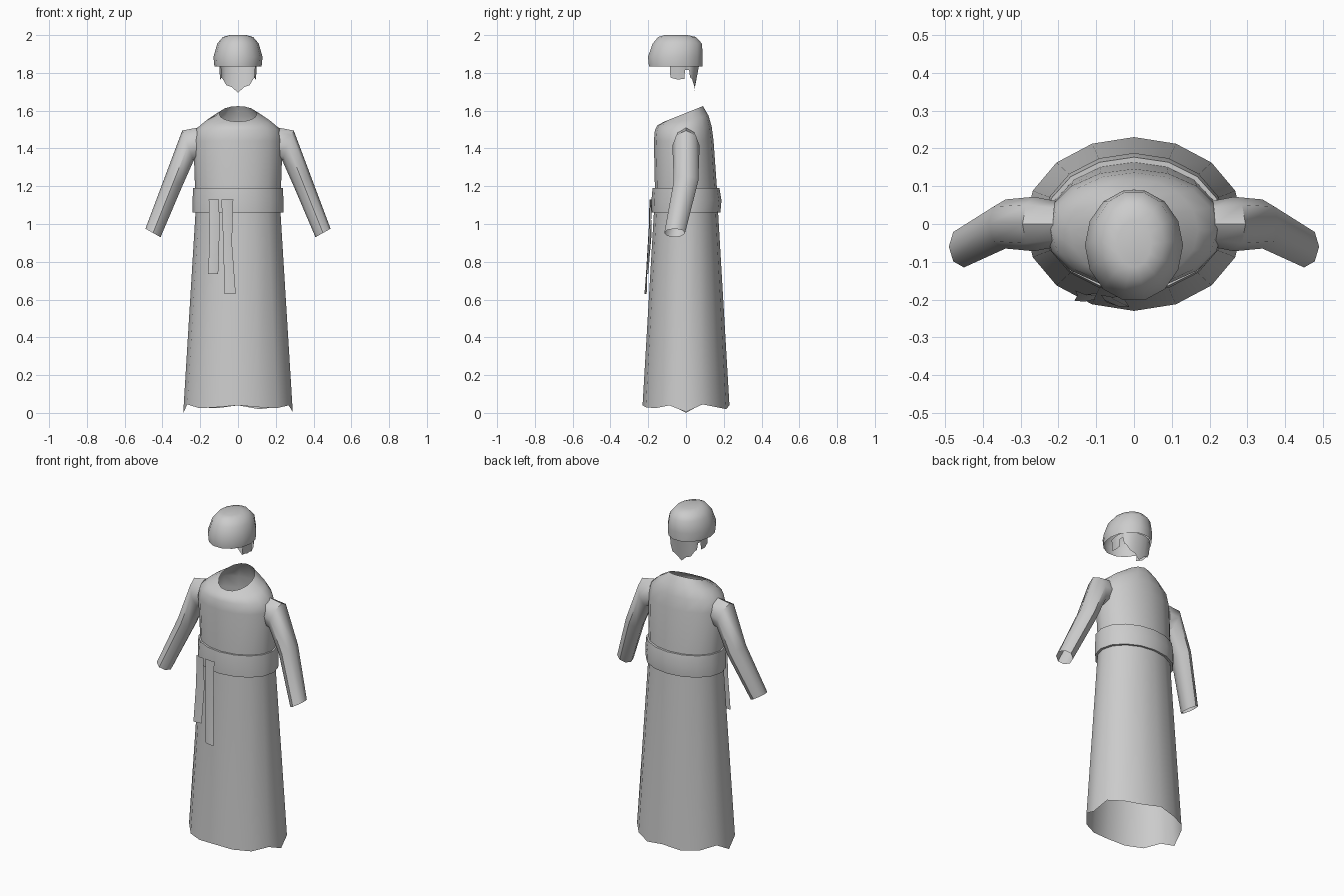
import bpy, math
from math import sin, cos, pi


def make(name, verts, faces, angle=50):
    me = bpy.data.meshes.new(name)
    me.from_pydata(verts, [], faces)
    me.update()
    ob = bpy.data.objects.new(name, me)
    bpy.context.collection.objects.link(ob)
    bpy.ops.object.select_all(action='DESELECT')
    ob.select_set(True)
    bpy.context.view_layer.objects.active = ob
    bpy.ops.object.shade_smooth_by_angle(angle=math.radians(angle))
    return ob


def skin(rings, closed=True):
    """Quads between consecutive rings of equal length."""
    n = len(rings[0])
    verts = [p for r in rings for p in r]
    faces = []
    for i in range(len(rings) - 1):
        for j in range(n if closed else n - 1):
            k = (j + 1) % n
            faces.append((i * n + j, i * n + k, (i + 1) * n + k, (i + 1) * n + j))
    return verts, faces


def oval(rx, front, back, z, tilt=0.0, n=16):
    """Horizontal oval; tilt raises the back and lowers the front."""
    c, ry = (front + back) / 2, (back - front) / 2
    return [(rx * cos(2 * pi * j / n), c + ry * sin(2 * pi * j / n),
             z + tilt * sin(2 * pi * j / n)) for j in range(n)]


# Robe: open tube with ragged hem and tilted neckline
hem_z = [0.005, 0.045, 0.03, 0.02, 0.04, 0.025, 0.03, 0.05,
         0.0, 0.045, 0.025, 0.03, 0.04, 0.03, 0.025, 0.04]
hem = [(x, y, h) for (x, y, z), h in zip(oval(0.29, -0.23, 0.23, 0), hem_z)]
robe = [hem,
        oval(0.225, -0.17, 0.17, 1.06),
        oval(0.228, -0.165, 0.163, 1.2),
        oval(0.236, -0.17, 0.146, 1.44),
        oval(0.22, -0.165, 0.136, 1.505, 0.01),
        oval(0.17, -0.152, 0.12, 1.547, 0.025),
        oval(0.10, -0.115, 0.09, 1.583, 0.041)]
make("robe", *skin(robe))

# Sash: band around the waist with edges turned in to the robe
sash = [oval(0.222, -0.165, 0.165, 1.06),
        oval(0.24, -0.181, 0.182, 1.06),
        oval(0.241, -0.183, 0.188, 1.125),
        oval(0.237, -0.177, 0.177, 1.19),
        oval(0.225, -0.163, 0.162, 1.19)]
make("sash", *skin(sash))

# Sash ends: two thin hanging strips with a slight twist
def strip(name, rows):
    rings = []
    for x0, x1, y0, y1, z in rows:
        rings.append([(x0, y0, z), ((x0 + x1) / 2, (y0 + y1) / 2 - 0.004, z), (x1, y1, z)])
    make(name, *skin(rings, False))


strip("sash_end_short", [(-0.155, -0.1, -0.176, -0.19, 1.13),
                         (-0.15, -0.098, -0.19, -0.182, 0.95),
                         (-0.158, -0.105, -0.203, -0.2, 0.735)])
strip("sash_end_long", [(-0.088, -0.025, -0.187, -0.192, 1.13),
                        (-0.078, -0.032, -0.202, -0.188, 0.9),
                        (-0.072, -0.012, -0.208, -0.22, 0.63)])

# Sleeves: (outer x, z), (inner x, z), y centre, y half-width
sleeve = [((0.215, 1.51), (0.19, 1.34), 0.0, 0.06),
          ((0.295, 1.495), (0.235, 1.335), 0.0, 0.072),
          ((0.385, 1.255), (0.295, 1.2), 0.0, 0.065),
          ((0.49, 0.975), (0.41, 0.93), -0.06, 0.055)]
for side, label in ((1, "left"), (-1, "right")):
    rings = []
    for (ox, oz), (ix, iz), yc, hy in sleeve:
        ring = []
        for j in range(8):
            a = 2 * pi * j / 8
            t = (1 + cos(a)) / 2
            ring.append((side * (ix + (ox - ix) * t), yc + side * hy * sin(a), iz + (oz - iz) * t))
        rings.append(ring)
    make("sleeve_" + label, *skin(rings))

# Hair cap: faceted dome, open underneath
cap = [oval(0.125, -0.2, 0.09, 1.835, n=14),
       oval(0.13, -0.205, 0.092, 1.885, n=14),
       oval(0.11, -0.18, 0.088, 1.955, n=14),
       oval(0.08, -0.15, 0.055, 1.99, n=14),
       oval(0.045, -0.115, 0.01, 2.0, n=14)]
v, f = skin(cap)
f.append(tuple(range(len(v) - 14, len(v))))
make("hair_cap", v, f)

# Nape hair and sideburns: (x, y top, y bottom, z bottom), mirrored
half = [(0.09, -0.085, -0.083, 1.775), (0.1, -0.045, -0.045, 1.765),
        (0.1, -0.012, -0.008, 1.768), (0.099, -0.006, -0.006, 1.815),
        (0.097, 0.016, 0.016, 1.815), (0.094, 0.022, 0.022, 1.775),
        (0.085, 0.036, 0.032, 1.768), (0.065, 0.052, 0.042, 1.735),
        (0.035, 0.064, 0.046, 1.725)]
nape = half + [(0.0, 0.07, 0.042, 1.695)] + [(-x, a, b, z) for x, a, b, z in reversed(half)]
bottom = [(x * 0.95, b, z) for x, a, b, z in nape]
top = [(x, a, 1.845) for x, a, b, z in nape]
make("hair_nape", *skin([bottom, top], False))
